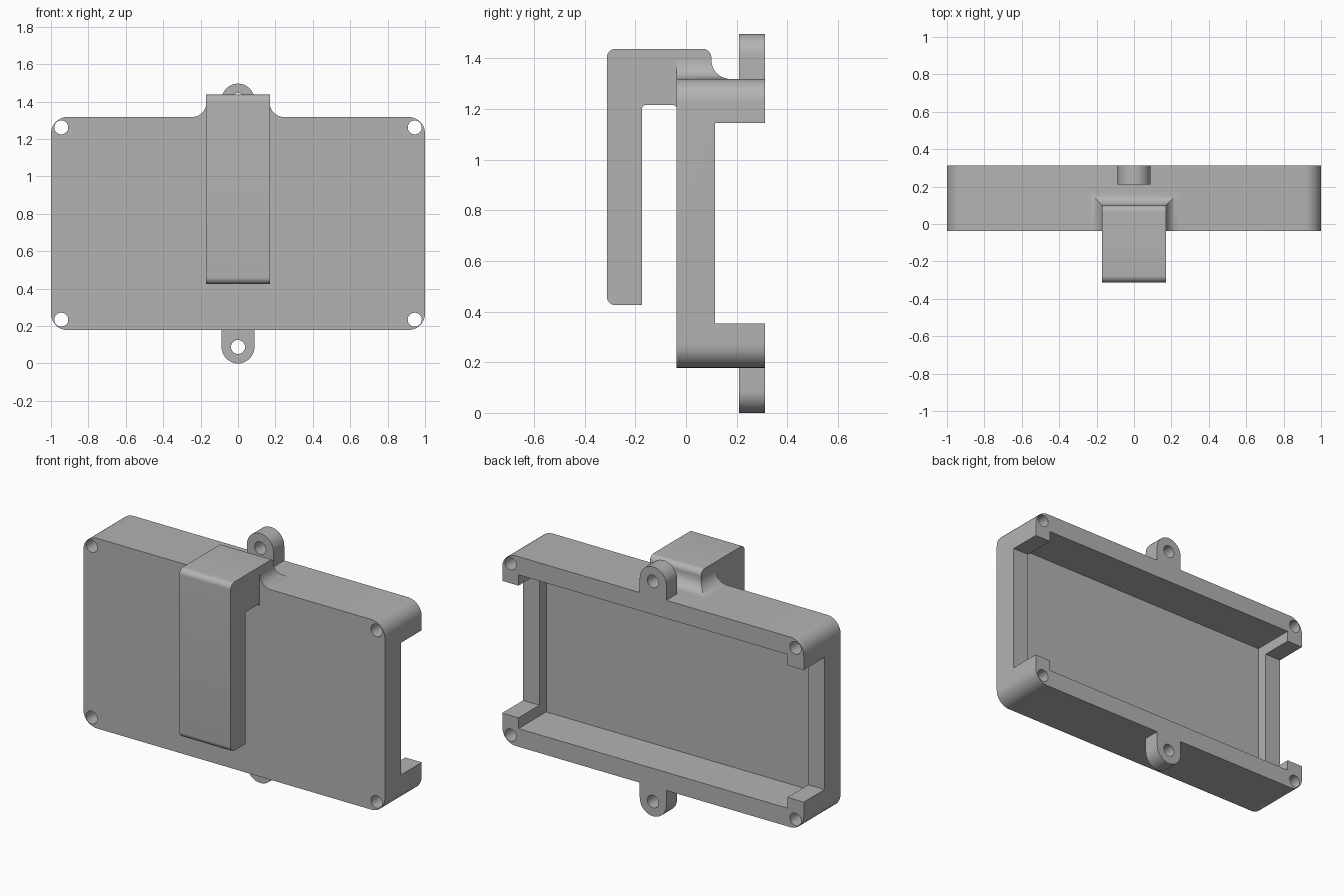
import bpy
import bmesh
from math import sin, cos, pi
from mathutils import Vector

if "Cube" in bpy.data.objects:
    bpy.data.objects.remove(bpy.data.objects["Cube"], do_unlink=True)

grey = bpy.data.materials.new("plain_grey")
grey.use_nodes = True
COLOUR = (0.45, 0.45, 0.45, 1)
grey.diffuse_color = COLOUR
grey.node_tree.nodes["Principled BSDF"].inputs["Base Color"].default_value = COLOUR

# Main sizes
FRONT, BACK = -0.037, 0.3125
BOTTOM, TOP = 0.178, 1.318
MIDDLE = (BOTTOM + TOP) / 2
CLIP_HALF, CLIP_BACK = 0.17, 0.1


def finish(name, bm):
    bmesh.ops.recalc_face_normals(bm, faces=bm.faces)
    mesh = bpy.data.meshes.new(name)
    bm.to_mesh(mesh)
    bm.free()
    obj = bpy.data.objects.new(name, mesh)
    bpy.context.collection.objects.link(obj)
    mesh.materials.append(grey)
    return obj


def rounded(corners, steps=10):
    """Outline from (u, v, radius) corners, rounding the square ones."""
    out = []
    for i, (u, v, r) in enumerate(corners):
        p = Vector((u, v))
        if r == 0:
            out.append(p)
            continue
        before = (Vector(corners[i - 1][:2]) - p).normalized()
        after = (Vector(corners[(i + 1) % len(corners)][:2]) - p).normalized()
        centre = p + r * (before + after)
        for k in range(steps + 1):
            t = pi / 2 * k / steps
            out.append(centre - r * (after * cos(t) + before * sin(t)))
    return out


def rectangle(half, low, high, r=0):
    return rounded([(-half, low, r), (half, low, r), (half, high, r), (-half, high, r)])


def circle(u, v, r, count=32):
    return [(u + r * cos(2 * pi * k / count), v + r * sin(2 * pi * k / count))
            for k in range(count)]


def prism(name, outline, start, end, axis="y"):
    """Extrude an outline along y (outline in x, z) or x (outline in y, z)."""
    bm = bmesh.new()
    rings = [[bm.verts.new((u, d, v) if axis == "y" else (d, u, v)) for u, v in outline]
             for d in (start, end)]
    for ring in rings:
        bm.faces.new(ring)
    for i in range(len(outline)):
        a, b = rings
        bm.faces.new((a[i - 1], a[i], b[i], b[i - 1]))
    return finish(name, bm)


def cut(obj, cutter):
    cutter.hide_render = True
    mod = obj.modifiers.new("cut", "BOOLEAN")
    mod.operation, mod.solver, mod.object = "DIFFERENCE", "EXACT", cutter
    bpy.context.view_layer.objects.active = obj
    bpy.ops.object.modifier_apply(modifier=mod.name)
    bpy.data.objects.remove(cutter, do_unlink=True)


# Open-backed case with notched side walls and corner screw holes
case = prism("case", rectangle(1, BOTTOM, TOP, 0.09), FRONT, BACK)
cut(case, prism("cavity_cutter", rectangle(0.892, 0.287, 1.209), 0.05, 0.5))
cut(case, prism("notch_cutter", rectangle(1.2, 0.352, 1.144), 0.115, 0.5))
for x in (-0.945, 0.945):
    for side in (-1, 1):
        hole = circle(x, MIDDLE + side * 0.514, 0.0375)
        cut(case, prism("hole_cutter", hole, -0.5, 0.5))

# Mounting lugs above and below the back edge
LUG_R = 0.088
lugs = []
for name, side in (("bottom_lug", -1), ("top_lug", 1)):
    edge = MIDDLE + side * (TOP - BOTTOM) / 2
    centre = edge + side * 0.09
    outline = [(-LUG_R, edge), (LUG_R, edge)]
    outline += [(LUG_R * cos(pi * k / 20), centre + side * LUG_R * sin(pi * k / 20))
                for k in range(21)]
    lug = prism(name, outline, 0.21, BACK)
    cut(lug, prism("hole_cutter", circle(0, centre, 0.0375), 0, 0.5))
    lugs.append(lug)

# Hooked belt clip, drawn from the side
clip = prism("clip", rounded([
    (-0.3125, 0.425, 0.035), (-0.174, 0.425, 0), (-0.174, 1.215, 0.015),
    (FRONT, 1.215, 0.015), (FRONT, 1.19, 0), (0, 1.19, 0), (0, 1.25, 0),
    (CLIP_BACK, 1.25, 0), (CLIP_BACK, 1.437, 0.035), (-0.3125, 1.437, 0.035),
]), -CLIP_HALF, CLIP_HALF, "x")

# Flared fillet where the clip meets the top of the case
FLARE_R, STEPS = 0.075, 12
bm = bmesh.new()
rings = []
for k in range(STEPS + 1):
    t = pi / 2 * k / STEPS
    out = FLARE_R * (1 - cos(t))
    z = TOP + FLARE_R * (1 - sin(t))
    w, back = CLIP_HALF + out, CLIP_BACK + out
    rings.append([bm.verts.new((x, y, z)) for x, y in
                  ((-w, FRONT), (w, FRONT), (w, back), (-w, back))])
for a, b in zip(rings, rings[1:]):
    for i in range(4):
        bm.faces.new((a[i - 1], a[i], b[i], b[i - 1]))
bm.faces.new(rings[0])
bm.faces.new(rings[-1])
flare = finish("clip_fillet", bm)

# Smooth the curved surfaces and keep the edges sharp
bpy.ops.object.select_all(action="DESELECT")
for obj in (case, clip, flare, *lugs):
    obj.select_set(True)
bpy.context.view_layer.objects.active = case
bpy.ops.object.shade_smooth_by_angle(angle=pi / 6)
